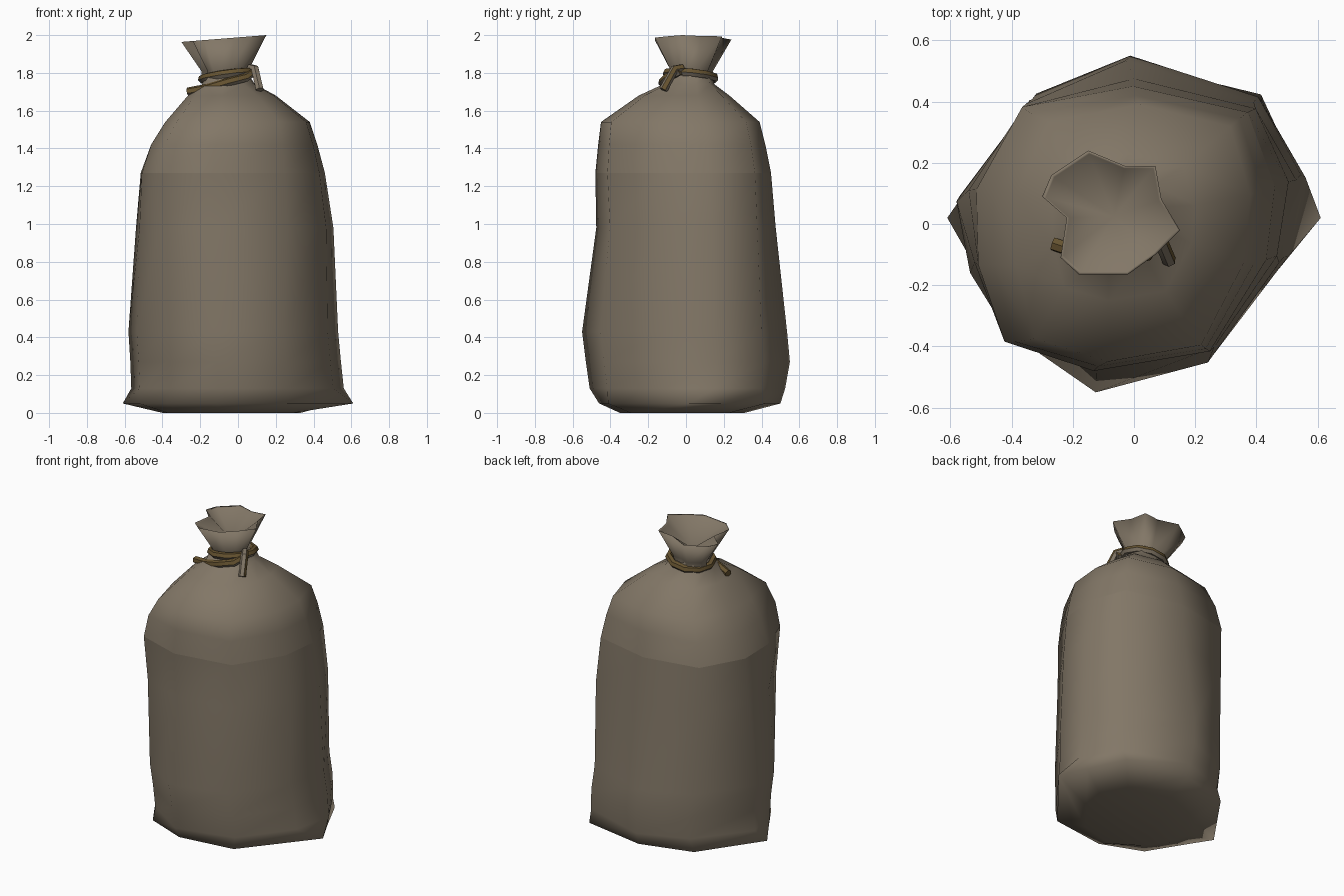
import bpy, bmesh, math

if "Cube" in bpy.data.objects:
    bpy.data.objects.remove(bpy.data.objects["Cube"])


def material(name, rgb):
    m = bpy.data.materials.new(name)
    m.diffuse_color = (*rgb, 1)
    m.use_nodes = True
    m.node_tree.nodes["Principled BSDF"].inputs["Base Color"].default_value = m.diffuse_color
    return m


burlap = material("burlap", (0.225, 0.185, 0.135))
rope_mat = material("rope", (0.135, 0.088, 0.03))


def loft(name, rings, mat, cap_start=False, tip=None, sharp_rings=()):
    """Skin a list of rings; optionally cap the first and close the last to a tip."""
    bm = bmesh.new()
    loops = [[bm.verts.new(p) for p in r] for r in rings]
    n = len(loops[0])
    for a, b in zip(loops, loops[1:]):
        for i in range(n):
            j = (i + 1) % n
            bm.faces.new((a[i], a[j], b[j], b[i]))
    if cap_start:
        bm.faces.new(list(reversed(loops[0])))
    if tip:
        t = bm.verts.new(tip)
        for i in range(n):
            bm.faces.new((loops[-1][i], loops[-1][(i + 1) % n], t))
    for f in bm.faces:
        f.smooth = True
    for k in sharp_rings:
        for i in range(n):
            bm.edges.get((loops[k][i], loops[k][(i + 1) % n])).smooth = False
    me = bpy.data.meshes.new(name)
    bm.to_mesh(me)
    bm.free()
    me.materials.append(mat)
    ob = bpy.data.objects.new(name, me)
    bpy.context.collection.objects.link(ob)
    return ob


# Sack body: a lumpy ten-sided outline that changes from base to shoulder,
# fitted to the extents at each height
LOW = [(1, .28), (.75, .75), (0, 1), (-.55, .77), (-1, .15),
       (-.92, -.28), (-.66, -.66), (-.18, -1), (.48, -.82), (.9, -.22)]
HIGH = [(1, .3), (.83, .83), (.06, 1), (-.72, .87), (-1, .3),
        (-1, -.25), (-.84, -.82), (-.22, -1), (.58, -.87), (.95, -.22)]
EARS = [(.86, .35), (.68, .84), (0, 1), (-.56, .8), (-1, 0),
        (-.86, -.28), (-.62, -.78), (-.18, -1), (.42, -.9), (1, 0)]
LEVELS = [  # z, xmin, xmax, ymin, ymax
    (0.00, -.40, .33, -.35, .31),
    (0.05, -.61, .61, -.46, .50),
    (0.13, -.565, .56, -.51, .525),
    (0.27, -.57, .545, -.53, .55),
    (0.43, -.58, .53, -.55, .535),
    (0.98, -.54, .505, -.475, .475),
    (1.27, -.515, .46, -.48, .45),
    (1.42, -.46, .42, -.465, .42),
    (1.54, -.385, .38, -.45, .39),
    (1.68, -.265, .20, -.25, .23),
    (1.74, -.19, .09, -.12, .15),
    (1.80, -.17, .05, -.09, .14)]


def fit(z, x0, x1, y0, y1):
    t = min(max((z - .43) / 1.0, 0), 1)
    out = []
    for (a, b), (c, d), e in zip(LOW, HIGH, EARS):
        u, v = e if z == .05 else (a + (c - a) * t, b + (d - b) * t)
        out.append(((x0 + x1) / 2 + u * (x1 - x0) / 2,
                    (y0 + y1) / 2 + v * (y1 - y0) / 2, z))
    return out


loft("sack_body", [fit(*l) for l in LEVELS], burlap, cap_start=True, sharp_rings=(6,))

# Gathered mouth: irregular flared rim with a thin lip and a funnel inside
RIM = [(.15, -.02), (.09, .08), (.07, .19), (-.03, .19), (-.15, .24), (-.27, .16),
       (-.30, .09), (-.22, .02), (-.24, -.11), (-.18, -.165), (-.02, -.165), (.07, -.10)]
CX, CY = -.065, .025


def mouth_ring(s, drop):
    return [(CX + (x - CX) * s, CY + (y - CY) * s, 1.964 + (x + .3) * .08 - drop)
            for x, y in RIM]


neck = [(x, y, 1.76) for x, y, _ in mouth_ring(.55, 0)]
pinch = [(x, y, 1.81) for x, y, _ in mouth_ring(.55, 0)]
loft("sack_mouth", [neck, pinch, mouth_ring(1, 0), mouth_ring(.95, .006)], burlap,
     tip=(CX, CY, 1.85))


# Rope: a tied loop and two loose tails, undersides the colour of the sack
def rope(name, pts, closed=False, r=.023):
    cu = bpy.data.curves.new(name, 'CURVE')
    cu.dimensions = '3D'
    cu.bevel_depth = r
    cu.bevel_resolution = 1
    cu.use_fill_caps = True
    sp = cu.splines.new('POLY')
    sp.points.add(len(pts) - 1)
    for p, co in zip(sp.points, pts):
        p.co = (*co, 1)
    sp.use_cyclic_u = closed
    cu.materials.append(rope_mat)
    ob = bpy.data.objects.new(name, cu)
    bpy.context.collection.objects.link(ob)
    bpy.ops.object.select_all(action='DESELECT')
    ob.select_set(True)
    bpy.context.view_layer.objects.active = ob
    bpy.ops.object.convert(target='MESH')
    bpy.ops.object.shade_smooth_by_angle(angle=math.radians(50))
    ob = bpy.context.view_layer.objects.active
    ob.data.materials.append(burlap)
    for f in ob.data.polygons:
        f.material_index = 1 if f.normal.z < -.3 else 0
    return ob


loop = []
for i in range(10):
    a = math.tau * i / 10
    loop.append((-.055 + .135 * math.cos(a), .025 + .13 * math.sin(a),
                 1.785 + .018 * math.cos(a) - .012 * math.sin(a)))
rope("rope_loop", loop, closed=True)
rope("rope_left_tail", [(.085, -.03, 1.81), (.04, -.10, 1.775), (-.06, -.125, 1.75),
                        (-.16, -.10, 1.72), (-.265, -.065, 1.70)])
tail = rope("rope_right_tail", [(.065, -.02, 1.825), (.09, -.06, 1.82), (.115, -.12, 1.71)])
for f in tail.data.polygons:
    if f.normal.y < 0:
        f.material_index = 1
